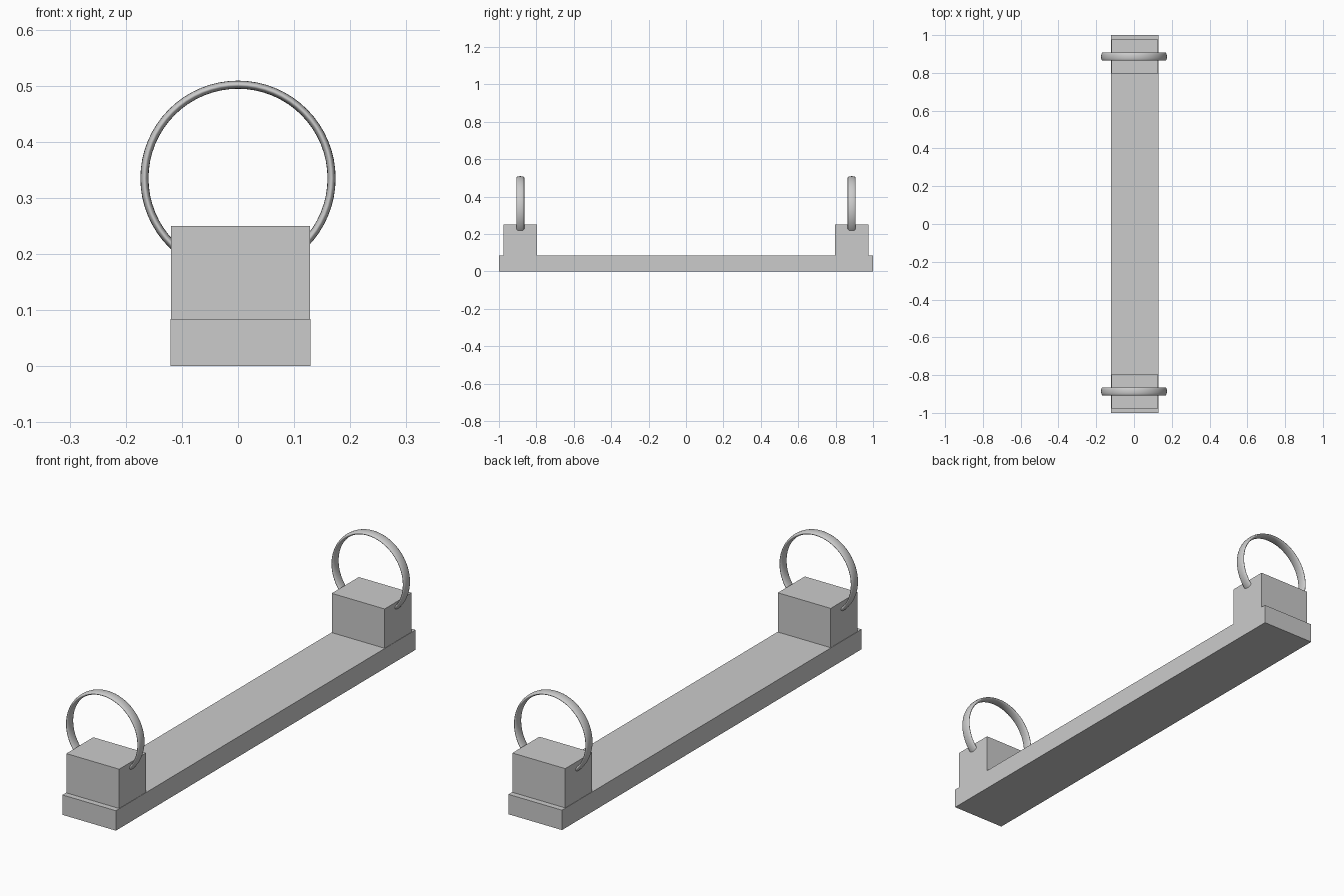
import bpy, math

if "Cube" in bpy.data.objects:
    bpy.data.objects.remove(bpy.data.objects["Cube"])


def box(name, x0, x1, y0, y1, z0, z1):
    bpy.ops.mesh.primitive_cube_add(
        size=1, location=((x0 + x1) / 2, (y0 + y1) / 2, (z0 + z1) / 2))
    ob = bpy.context.object
    ob.name = name
    ob.scale = (x1 - x0, y1 - y0, z1 - z0)
    bpy.ops.object.transform_apply(location=False, rotation=False, scale=True)
    return ob


def ring(name, y, z, outer, thick, width):
    # torus standing in the xz plane, its tube stretched along y
    bpy.ops.mesh.primitive_torus_add(
        major_radius=outer - thick / 2, minor_radius=thick / 2,
        major_segments=64, minor_segments=16,
        location=(0, y, z), rotation=(math.pi / 2, 0, 0))
    ob = bpy.context.object
    ob.name = name
    ob.scale = (1, 1, width / thick)
    bpy.ops.object.transform_apply(location=False, rotation=True, scale=True)
    bpy.ops.object.shade_smooth()
    return ob


# long base plank
box("base_plank", -0.1205, 0.1295, -1, 1, 0, 0.084)

# end block with a ring through it, at both ends
for label, s in (("front", -1), ("back", 1)):
    y0, y1 = sorted((s * 0.796, s * 0.976))
    box(label + "_block", -0.119, 0.128, y0, y1, 0.08, 0.25)
    ring(label + "_ring", s * 0.886, 0.335, 0.174, 0.0145, 0.043)
